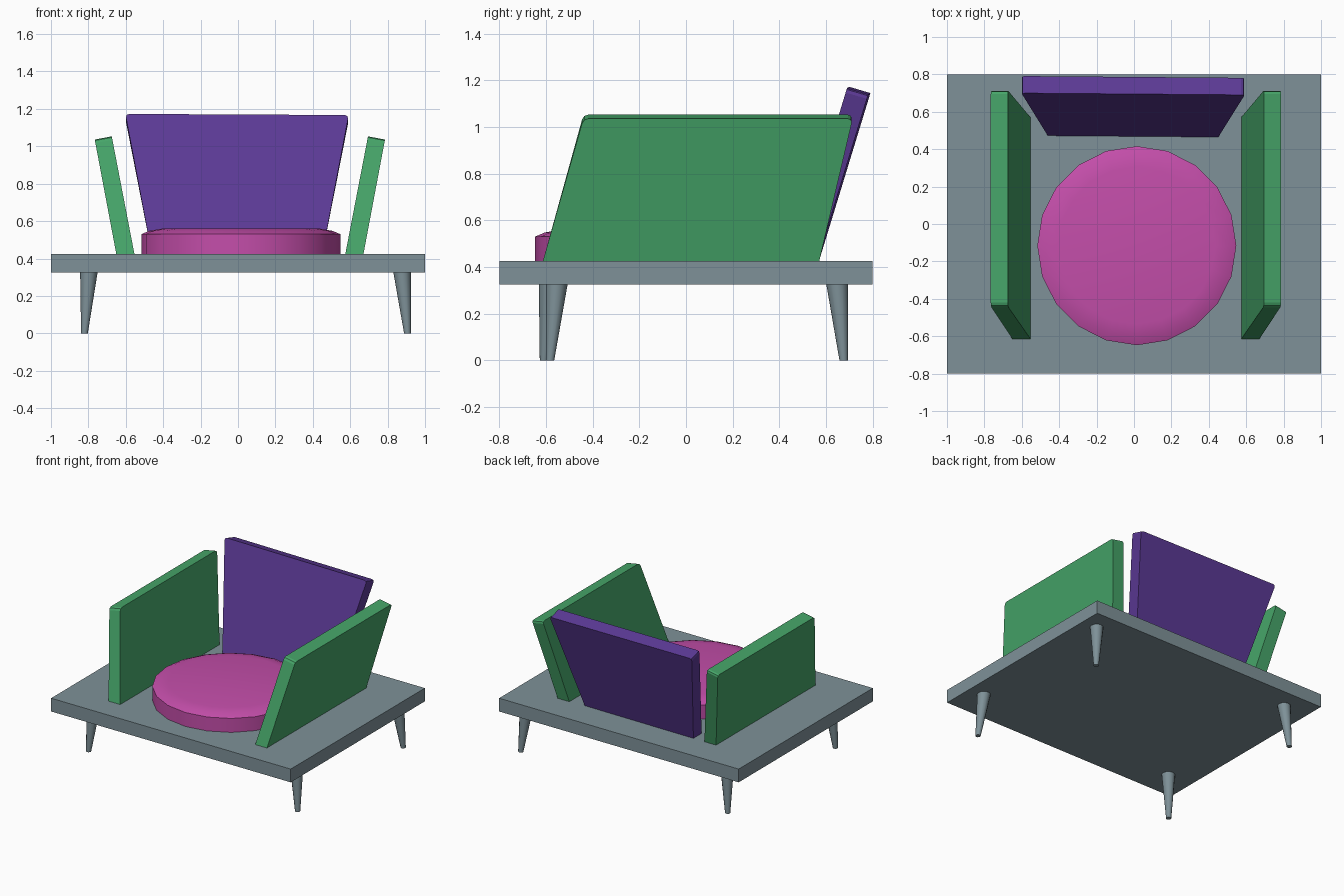
import bpy, bmesh, math
from mathutils import Vector

if "Cube" in bpy.data.objects:
    bpy.data.objects.remove(bpy.data.objects["Cube"])


def material(name, rgb):
    m = bpy.data.materials.new(name)
    m.diffuse_color = (*rgb, 1)
    m.use_nodes = True
    m.node_tree.nodes["Principled BSDF"].inputs["Base Color"].default_value = m.diffuse_color
    return m


grey = material("blue grey", (0.209, 0.283, 0.314))
green = material("green", (0.061, 0.376, 0.141))
purple = material("purple", (0.107, 0.042, 0.305))
pink = material("magenta", (0.552, 0.076, 0.402))


def finish(name, bm, mat, smooth=False):
    bmesh.ops.recalc_face_normals(bm, faces=bm.faces)
    mesh = bpy.data.meshes.new(name)
    bm.to_mesh(mesh)
    bm.free()
    mesh.materials.append(mat)
    ob = bpy.data.objects.new(name, mesh)
    bpy.context.collection.objects.link(ob)
    if smooth:
        bpy.ops.object.select_all(action='DESELECT')
        bpy.context.view_layer.objects.active = ob
        ob.select_set(True)
        bpy.ops.object.shade_smooth_by_angle(angle=math.radians(40))
    return ob


def slab(name, corner, mat, bevel_axis=None):
    """Box whose corners come from corner(sx, sy, sz); rounds two top corners."""
    bm = bmesh.new()
    bmesh.ops.create_cube(bm, size=2)
    rounded = []
    if bevel_axis is not None:
        for e in bm.edges:
            a, b = e.verts
            if a.co.z > 0 and b.co.z > 0 and abs(a.co[bevel_axis] - b.co[bevel_axis]) > 1:
                rounded.append(e)
    for v in bm.verts:
        v.co = Vector(corner(*v.co))
    if rounded:
        bmesh.ops.bevel(bm, geom=rounded, offset=0.02, segments=2,
                        profile=0.5, affect='EDGES')
    return finish(name, bm, mat)


def loft(name, rings, sides, mat):
    """Round solid through rings of (x, y, z, radius)."""
    bm = bmesh.new()
    loops = []
    for x, y, z, r in rings:
        loops.append([bm.verts.new((x + r * math.cos(2 * math.pi * i / sides),
                                    y + r * math.sin(2 * math.pi * i / sides), z))
                      for i in range(sides)])
    for lo, hi in zip(loops, loops[1:]):
        for i in range(sides):
            j = (i + 1) % sides
            bm.faces.new((lo[i], lo[j], hi[j], hi[i]))
    bm.faces.new(loops[0][::-1])
    bm.faces.new(loops[-1])
    return finish(name, bm, mat, True)


# Platform
slab("base", lambda x, y, z: (x, 0.8 * y, 0.375 + 0.05 * z), grey)

# Splayed tapered legs: foot centre, top centre
legs = {
    "front_left_leg": ((-0.821, -0.609), (-0.797, -0.584)),
    "front_right_leg": ((0.906, -0.583), (0.877, -0.554)),
    "back_left_leg": ((-0.821, 0.676), (-0.797, 0.648)),
    "back_right_leg": ((0.906, 0.676), (0.877, 0.648)),
}
for name, (foot, top) in legs.items():
    loft(name, [(*foot, 0, 0.018), (*top, 0.33, 0.047)], 12, grey)


# Outward-leaning armrests, raked backwards
def arm_corner(side):
    def corner(x, y, z):
        outer = x * side > 0
        if z > 0:
            px, pz = (0.776, 1.036) if outer else (0.685, 1.053)
            py = 0.715 if y > 0 else -0.44
        else:
            px, pz = (0.66, 0.42) if outer else (0.563, 0.42)
            py = 0.57 if y > 0 else -0.615
        return side * px + 0.01, py, pz
    return corner


slab("left_armrest", arm_corner(-1), green, 0)
slab("right_armrest", arm_corner(1), green, 0)


# Flared reclined backrest, turned very slightly
def back_corner(x, y, z):
    if z > 0:
        px = 0.597 * x
        py, pz = (0.786, 1.143) if y > 0 else (0.695, 1.17)
    else:
        px = 0.455 * x
        py, pz = (0.565, 0.42) if y > 0 else (0.467, 0.42)
    return px - 0.005, py - 0.008 * px, pz - (0.005 * px if z > 0 else 0)


slab("backrest", back_corner, purple, 1)

# Round seat cushion with a softened upper rim
loft("seat_cushion", [(0.015, -0.116, z, r) for z, r in
                      ((0.42, 0.532), (0.53, 0.532), (0.548, 0.49), (0.56, 0.42))], 20, pink)
